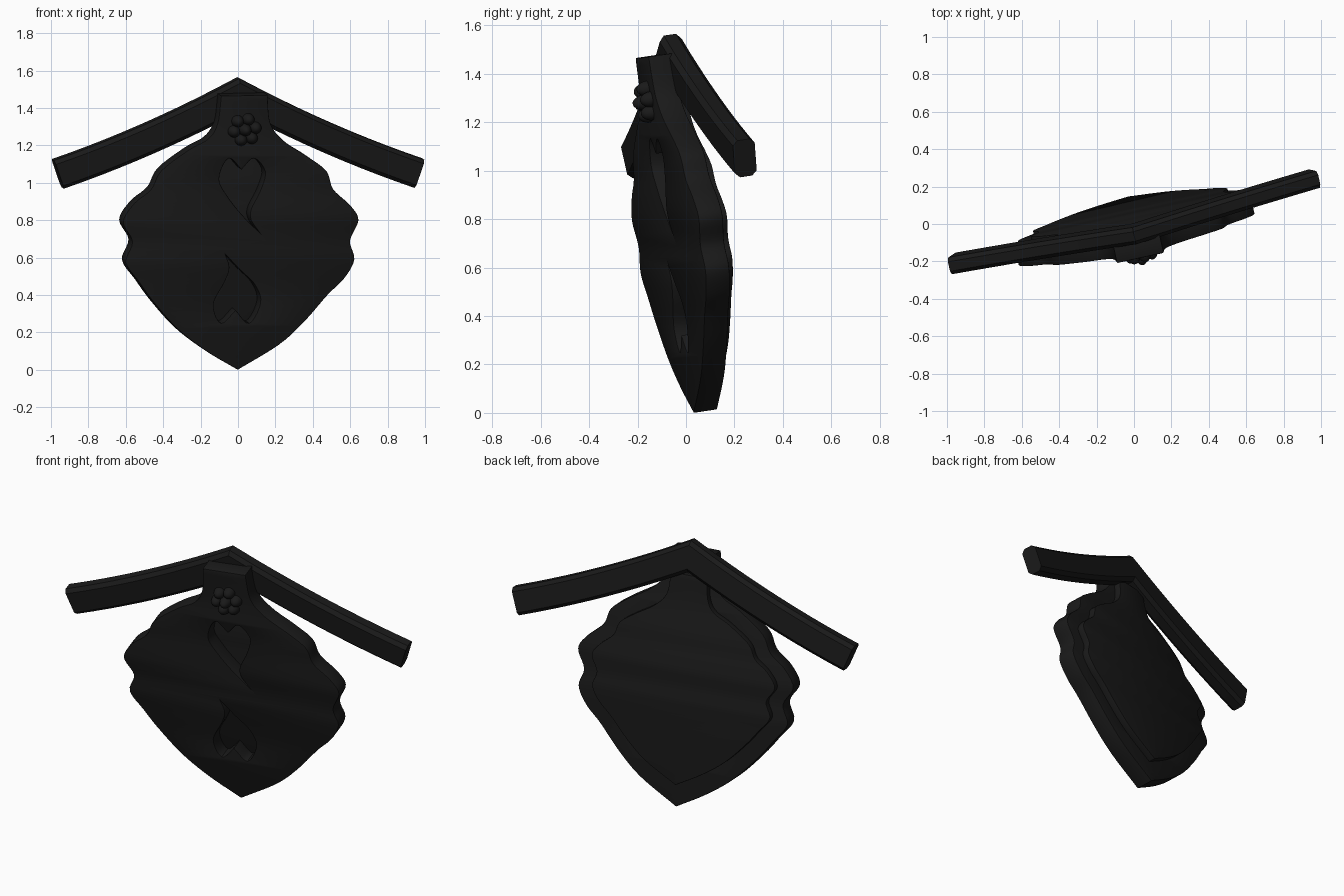
import bpy, bmesh, math
from mathutils import Matrix, Vector

if "Cube" in bpy.data.objects:
    bpy.data.objects.remove(bpy.data.objects["Cube"])

# Leaning frame of the plaque: local (across, up, depth) -> world
LEAN = Matrix(((1, 0, -0.22, 0), (0.22, -0.15, 1, 0.03), (0, 1, 0.15, 0), (0, 0, 0, 1)))
black = bpy.data.materials.new("black")
black.diffuse_color = (0.01, 0.01, 0.01, 1)
black.use_nodes = True
black.node_tree.nodes["Principled BSDF"].inputs["Base Color"].default_value = black.diffuse_color


def smooth(runs, steps=5):
    """Closed outline from runs of points; runs meet in sharp corners."""
    out = []
    for run in runs:
        p = [Vector(q) for q in run]
        p = [p[0] * 2 - p[1]] + p + [p[-1] * 2 - p[-2]]
        for a, b, c, d in zip(p, p[1:], p[2:], p[3:]):
            for i in range(steps):
                t = i / steps
                out.append(0.5 * (2 * b + (c - a) * t + (2 * a - 5 * b + 4 * c - d) * t ** 2
                                  + (3 * b - a - 3 * c + d) * t ** 3))
    return out


def finish(name, bm):
    bmesh.ops.remove_doubles(bm, verts=bm.verts, dist=0.0002)
    bm.transform(LEAN)
    bmesh.ops.recalc_face_normals(bm, faces=bm.faces)
    me = bpy.data.meshes.new(name)
    bm.to_mesh(me)
    bm.free()
    me.materials.append(black)
    ob = bpy.data.objects.new(name, me)
    bpy.context.collection.objects.link(ob)
    bpy.ops.object.select_all(action='DESELECT')
    ob.select_set(True)
    bpy.context.view_layer.objects.active = ob
    bpy.ops.object.shade_smooth_by_angle(angle=math.radians(35))


def slab(name, outlines, d0, d1, bevel):
    """Filled plate between two depths; inner outlines become openings."""
    cu = bpy.data.curves.new(name + "_profile", 'CURVE')
    cu.dimensions, cu.fill_mode = '2D', 'BOTH'
    cu.extrude = (d1 - d0) / 2 - bevel
    cu.bevel_depth, cu.offset, cu.bevel_resolution = bevel, -bevel, 1
    for pts in outlines:
        sp = cu.splines.new('POLY')
        sp.points.add(len(pts) - 1)
        for q, v in zip(sp.points, pts):
            q.co = (v.x, v.y, 0, 1)
        sp.use_cyclic_u = True
    tmp = bpy.data.objects.new(name + "_profile", cu)
    bpy.context.collection.objects.link(tmp)
    me = bpy.data.meshes.new_from_object(tmp.evaluated_get(bpy.context.evaluated_depsgraph_get()))
    bm = bmesh.new()
    bm.from_mesh(me)
    bm.transform(Matrix.Translation((0, 0, (d0 + d1) / 2)))
    bpy.data.objects.remove(tmp)
    bpy.data.curves.remove(cu)
    bpy.data.meshes.remove(me)
    finish(name, bm)


# Scalloped outline: right side upward, neck top, left side downward
right = [(0, 0), (0.22, 0.134), (0.355, 0.257), (0.48, 0.4), (0.57, 0.49), (0.623, 0.59),
         (0.6, 0.69), (0.645, 0.8), (0.6, 0.88), (0.51, 0.965), (0.475, 1.06), (0.38, 1.135),
         (0.25, 1.22), (0.175, 1.315), (0.158, 1.47)]
left = [(-0.09, 1.465), (-0.11, 1.315), (-0.16, 1.235), (-0.265, 1.175), (-0.41, 1.065),
        (-0.465, 0.965), (-0.555, 0.89), (-0.615, 0.79), (-0.565, 0.685), (-0.6, 0.575),
        (-0.53, 0.47), (-0.45, 0.36), (-0.32, 0.215), (-0.17, 0.1), (0, 0)]
outline = smooth([right, [right[-1], left[0]], left])

# Two curling heart recesses
upper = smooth([[(0.02, 1.07), (0.085, 1.13), (0.145, 1.06), (0.12, 0.96), (0.07, 0.86),
                 (0.07, 0.8), (0.11, 0.74)],
                [(0.11, 0.74), (0.03, 0.82), (-0.05, 0.92), (-0.1, 1.02), (-0.05, 1.13), (0.02, 1.07)]])
lower = smooth([[(-0.065, 0.615), (0.01, 0.535), (0.09, 0.455), (0.12, 0.36), (0.06, 0.25), (-0.013, 0.32)],
                [(-0.013, 0.32), (-0.09, 0.25), (-0.13, 0.35), (-0.07, 0.47), (-0.045, 0.545),
                 (-0.065, 0.615)]])
slab("front_plate", [outline, upper, lower], 0.0, 0.1, 0.006)

# Smaller backing plate, closes the hearts from behind
back = [Vector((v.x * 0.85, 0.75 + (v.y - 0.75) * 0.82)) for v in outline]
slab("back_plate", [back], 0.085, 0.138, 0.004)

# Roof bars: one chamfered section swept across the peak
bm = bmesh.new()
H, D, C = 0.08, 0.045, 0.02
section = [(-H, -D + C), (-H, D - C), (-H + C, D), (H - C, D),
           (H, D - C), (H, -D + C), (H - C, -D), (-H + C, -D)]
rings, N = [], 10
for i in range(-N, N + 1):
    t = abs(i) / N
    s = (i > 0) - (i < 0)
    x, z = 0.967 * i / N, 1.472 - 0.422 * t - 0.09 * t * (1 - t)
    slope = -0.512 + 0.18 * t
    ang = math.atan(slope / 0.967)
    up = Vector((-math.sin(ang) * s, math.cos(ang))) if s else Vector((0, 1 / math.cos(ang)))
    d = 0.128 + 0.014 * i / N + 0.006 * t
    rings.append([bm.verts.new((x + up.x * h + 0.03, z + up.y * h - 0.02, d + k)) for h, k in section])
for a, b in zip(rings, rings[1:]):
    for j in range(8):
        bm.faces.new((a[j], a[(j + 1) % 8], b[(j + 1) % 8], b[j]))
bm.faces.new(rings[0])
bm.faces.new(rings[-1])
finish("roof_bars", bm)


# Flower on the neck
def bead(name, x, z, r, depth):
    b = bmesh.new()
    bmesh.ops.create_uvsphere(b, u_segments=20, v_segments=12, radius=1)
    b.transform(Matrix.Translation((x, z, 0)) @ Matrix.Diagonal((r, r, depth, 1)))
    finish(name, b)


for k in range(6):
    a = math.radians(60 * k + 10)
    bead(f"petal_{k + 1}", 0.035 + 0.058 * math.cos(a), 1.285 + 0.058 * math.sin(a), 0.032, 0.045)
bead("flower_centre", 0.035, 1.285, 0.034, 0.065)
